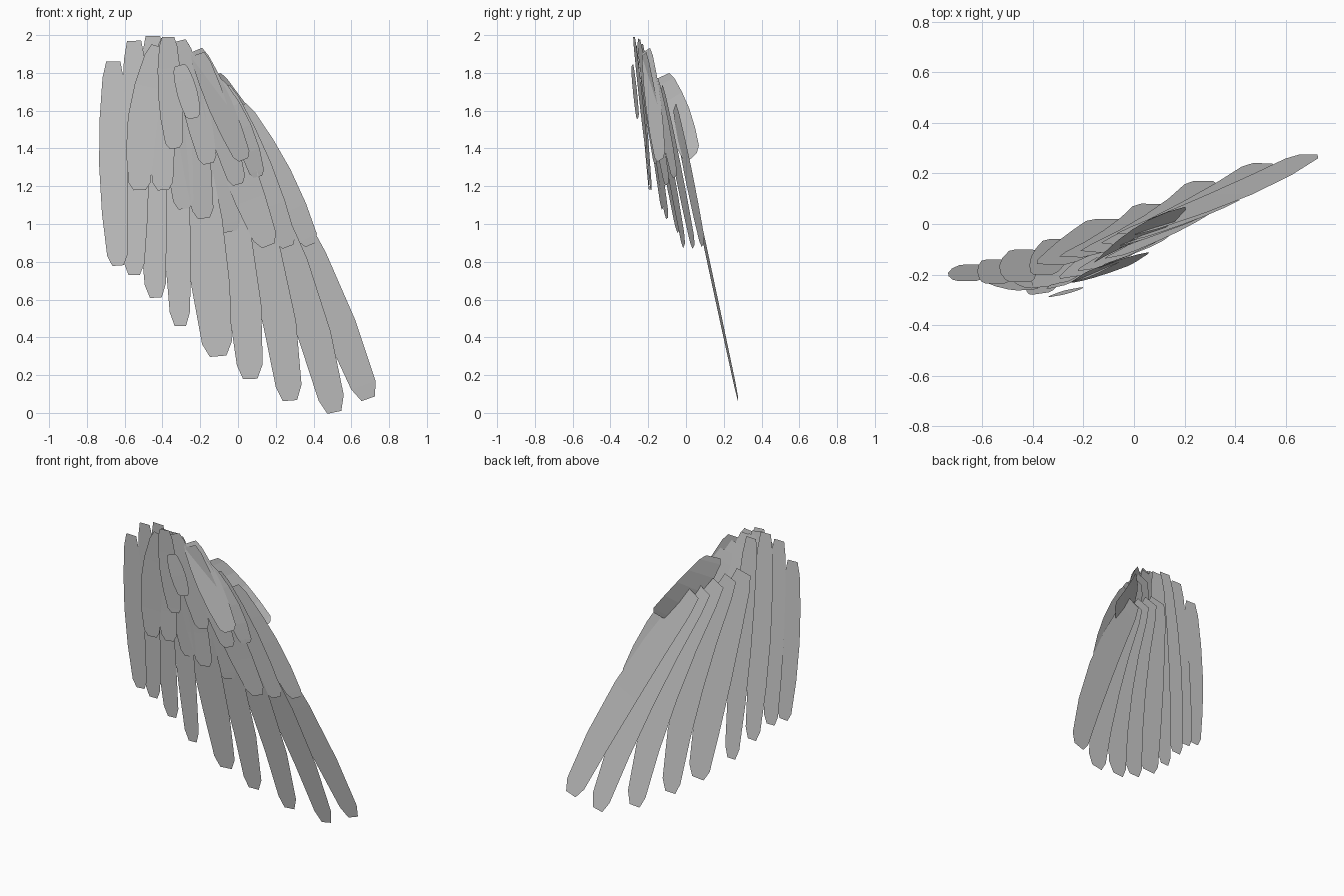
import bpy
from mathutils import Vector

# (position along feather, share of full width)
PROFILE = [(0, .5), (.08, .74), (.28, .92), (.5, 1), (.74, .92), (.95, .72), (1, .4)]


def feather(name, root, mid, tip, width, tilt=0.0):
    """Flat blade: root/tip are (x, y, z), mid is the (x, z) its spine passes; tilt leans the blade back."""
    r, t = Vector(root), Vector(tip)
    k = (mid[1] - r.z) / (t.z - r.z)
    m = Vector((mid[0], r.y + (t.y - r.y) * k, mid[1]))
    c = (m - r * (1 - k) ** 2 - t * k * k) / (2 * k * (1 - k))
    verts = []
    for s, w in PROFILE:
        p = r * (1 - s) ** 2 + c * 2 * s * (1 - s) + t * s * s
        d = 2 * (1 - s) * (c - r) + 2 * s * (t - c)
        side = Vector((-d.z, 0, d.x)).normalized()
        # keep the blade in one plane that runs along x, unless tilted
        side.y = side.z * (t.y - r.y) / (t.z - r.z) + tilt
        side.normalize()
        verts += [p - side * width * w / 2, p + side * width * w / 2]
    faces = [(2 * i, 2 * i + 2, 2 * i + 3, 2 * i + 1) for i in range(len(PROFILE) - 1)]
    me = bpy.data.meshes.new(name)
    me.from_pydata(verts, [], faces)
    ob = bpy.data.objects.new(name, me)
    bpy.context.collection.objects.link(ob)


# Long flight feathers, outermost first
flight = [
    ((-.03, -.04, 1.54), (.255, 1.05), (.69, .275, .075), .19, .08),
    ((-.09, -.08, 1.56), (.18, 1.02), (.51, .24, .003), .19),
    ((-.17, -.11, 1.62), (.085, 1.0), (.275, .17, .065), .19),
    ((-.25, -.13, 1.67), (-.04, 1.0), (.065, .08, .18), .19),
    ((-.33, -.16, 1.72), (-.19, 1.0), (-.105, .02, .30), .22),
    ((-.36, -.20, 1.95), (-.33, 1.15), (-.305, -.06, .46), .15),
    ((-.45, -.23, 1.995), (-.455, 1.25), (-.435, -.10, .61), .155),
    ((-.55, -.235, 1.97), (-.545, 1.3), (-.55, -.14, .73), .15),
    ((-.66, -.225, 1.86), (-.66, 1.3), (-.635, -.16, .78), .15),
]
# Middle row of covering feathers
middle = [
    ((.01, -.06, 1.62), (.215, 1.25), (.385, .09, .89), .15, .3),
    ((-.08, -.13, 1.72), (.12, 1.25), (.265, .04, .88), .16, .25),
    ((-.18, -.18, 1.82), (.02, 1.25), (.16, -.01, .885), .18, .2),
    ((-.25, -.21, 1.88), (-.12, 1.35), (-.04, -.04, .96), .18, .2),
    ((-.30, -.235, 1.95), (-.23, 1.4), (-.18, -.10, 1.03), .16, .2),
    ((-.35, -.245, 1.95), (-.32, 1.45), (-.285, -.125, 1.08), .15, .15),
    ((-.37, -.25, 1.98), (-.405, 1.5), (-.395, -.185, 1.18), .15, .1),
    ((-.42, -.26, 1.94), (-.51, 1.5), (-.52, -.195, 1.18), .16, .05),
]
# Short upper covering feathers
upper = [
    ((-.12, -.16, 1.76), (.02, 1.5), (.105, -.06, 1.25), .12, .45),
    ((-.21, -.22, 1.90), (-.10, 1.55), (.0, -.10, 1.21), .14, .35),
    ((-.31, -.25, 1.97), (-.22, 1.6), (-.155, -.16, 1.32), .14, .25),
    ((-.37, -.275, 1.99), (-.36, 1.7), (-.335, -.21, 1.40), .13, .15),
    ((-.31, -.285, 1.84), (-.27, 1.7), (-.235, -.255, 1.56), .11, .2),
]
for label, row in (("flight", flight), ("middle_covert", middle), ("upper_covert", upper)):
    for i, spec in enumerate(row):
        feather(f"{label}_feather_{i + 1}", *spec)

# Tilted feathers wrapping the leading edge
feather("leading_edge_feather_outer", (-.125, -.12, 1.785), (.005, 1.56), (.185, .035, 1.355), .19, 1.0)
feather("leading_edge_feather_inner", (-.22, -.21, 1.92), (-.09, 1.62), (.03, -.135, 1.34), .15, .65)
